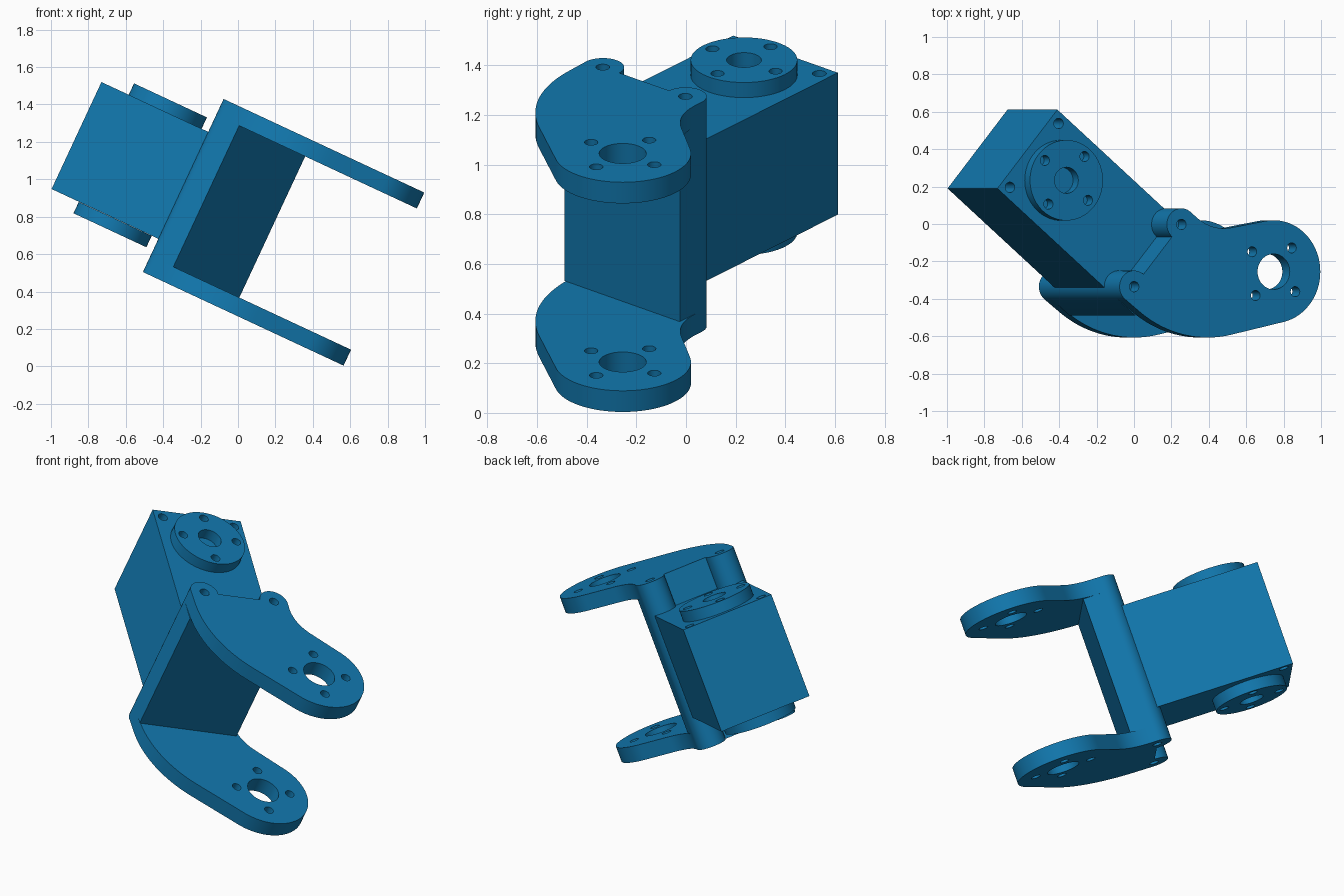
import bpy, bmesh
from math import sin, cos, radians
from mathutils import Matrix

if "Cube" in bpy.data.objects:
    bpy.data.objects.remove(bpy.data.objects["Cube"])

TILT = Matrix.Rotation(radians(25), 4, 'Y')   # whole model leans about y
A = radians(50)                               # mounting face direction in plan
E1, E2 = (cos(A), sin(A)), (sin(A), -cos(A))
B1 = (-0.588, -0.335)                         # first screw column
MID = 0.753                                   # mirror height of the assembly


def loc(a, b):
    """Plan position: a along the mounting face, b out towards the fork."""
    return (B1[0] + a * E1[0] + b * E2[0], B1[1] + a * E1[1] + b * E2[1])


def arc(c, r, a0, a1, n=24):
    return [(c[0] + r * cos(radians(a0 + (a1 - a0) * i / n)),
             c[1] + r * sin(radians(a0 + (a1 - a0) * i / n))) for i in range(n + 1)]


def circle(c, r, n=40):
    return arc(c, r, 0, 360, n)[:-1]


def bolt_circle(c):
    return [circle((c[0] + 0.166 * cos(A + k * radians(90)),
                    c[1] + 0.166 * sin(A + k * radians(90))), 0.027, 24) for k in range(4)]


def prism(name, loops, z0, z1):
    """Extrude a filled outline with holes, from z0 to z1 in the tilted frame."""
    cu = bpy.data.curves.new(name, 'CURVE')
    cu.dimensions, cu.fill_mode, cu.extrude = '2D', 'BOTH', (z1 - z0) / 2
    for pts in loops:
        s = cu.splines.new('POLY')
        s.points.add(len(pts) - 1)
        for p, q in zip(s.points, pts):
            p.co = (q[0], q[1], 0, 1)
        s.use_cyclic_u = True
    tmp = bpy.data.objects.new(name + "_curve", cu)
    bpy.context.collection.objects.link(tmp)
    dg = bpy.context.evaluated_depsgraph_get()
    me = bpy.data.meshes.new_from_object(tmp.evaluated_get(dg))
    bpy.data.objects.remove(tmp)
    bm = bmesh.new()
    bm.from_mesh(me)
    bmesh.ops.remove_doubles(bm, verts=bm.verts, dist=1e-5)
    bmesh.ops.recalc_face_normals(bm, faces=bm.faces)
    bm.transform(TILT @ Matrix.Translation((0, 0, (z0 + z1) / 2)))
    bm.to_mesh(me)
    bm.free()
    me.materials.clear()
    me.materials.append(blue)
    ob = bpy.data.objects.new(name, me)
    bpy.context.collection.objects.link(ob)
    bpy.ops.object.select_all(action='DESELECT')
    ob.select_set(True)
    bpy.context.view_layer.objects.active = ob
    bpy.ops.object.shade_smooth_by_angle(angle=radians(30))
    return ob


blue = bpy.data.materials.new("blue")
blue.diffuse_color = (0.006, 0.19, 0.43, 1)
blue.use_nodes = True
blue.node_tree.nodes["Principled BSDF"].inputs["Base Color"].default_value = blue.diffuse_color

# Fork plates: curved arm outline with two screw ears
B2 = loc(0.434, 0)
END, EAR = (0.235, -0.255), 0.086
P, Q, S = (-0.228, 0.042), (-0.131, -0.040), (-0.010, -0.019)
inner = [tuple((1 - t) ** 2 * S[k] + 2 * t * (1 - t) * Q[k] + t * t * P[k] for k in (0, 1))
         for t in [i / 12 for i in range(13)]]
outline = (arc((-0.155, 0.043), 0.65, 232, 282) + arc(END, 0.275, 282, 460, 48) + inner
           + arc(B2, EAR, 50, 230) + arc(B1, EAR, 50, 231))
plate = [outline, circle(END, 0.095, 48)] + bolt_circle(END)
plate += [circle(b, 0.028, 24) for b in (B1, B2)]
prism("lower_fork_plate", plate, 0.242, 0.336)
prism("upper_fork_plate", plate, 1.169, 1.263)

# Upright wall with a round screw column on each side
wall = ([loc(-EAR, 0.137), loc(0.434 + EAR, 0.137)]
        + arc(B2, EAR, 50, 230) + arc(B1, EAR, 50, 230))
prism("fork_wall", [wall], 0.336, 1.169)

# Motor body with screw holes at the back corners
body = [loc(-0.058, -0.886), loc(-0.058, 0.04), loc(0.492, 0.04), loc(0.492, -0.886)]
holes = [circle(loc(a, -0.833), 0.028, 24) for a in (-0.006, 0.440)]
prism("motor_body", [body] + holes, 0.438, 1.069)

# Output discs above and below the body
HUB = loc(0.217, -0.626)
disc = [circle(HUB, 0.215, 64), circle(HUB, 0.07)] + bolt_circle(HUB)
for name, sgn in (("upper_disc", 1), ("lower_disc", -1)):
    z = sorted((MID + sgn * 0.316, MID + sgn * 0.383))
    prism(name, disc, *z)
